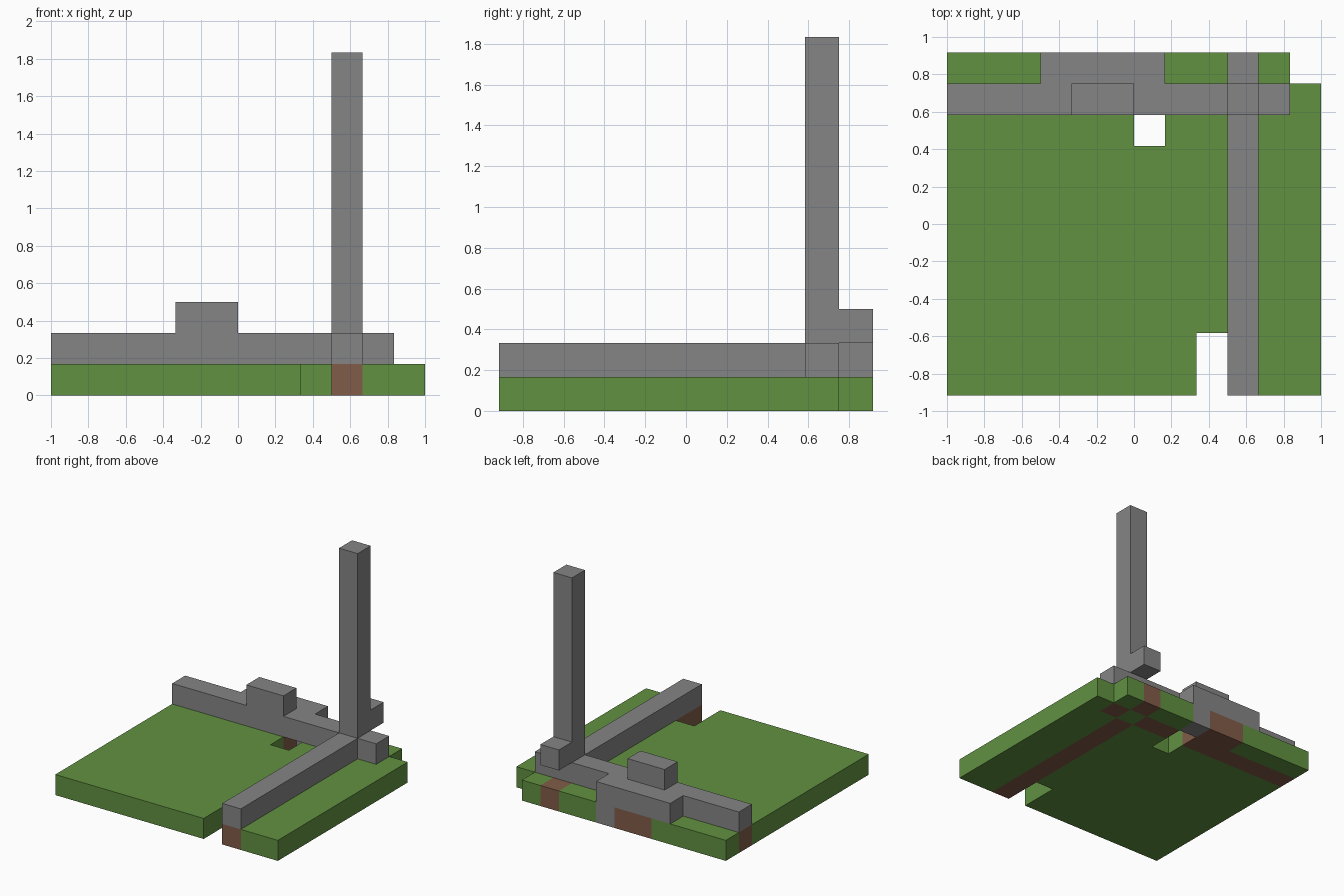
import bpy, bmesh
from mathutils import Vector

cube = bpy.data.objects.get("Cube")
if cube:
    bpy.data.objects.remove(cube, do_unlink=True)

NX, NY = 12, 11          # blocks across and deep
UNIT = 2 / NX            # one block


def material(name, colour):
    m = bpy.data.materials.new(name)
    m.use_nodes = True
    m.diffuse_color = (*colour, 1)
    m.node_tree.nodes["Principled BSDF"].inputs["Base Color"].default_value = (*colour, 1)
    return m


grass = material("grass_green", (0.12, 0.285, 0.053))
dirt = material("dirt_brown", (0.22, 0.107, 0.065))
stone = material("stone_grey", (0.235, 0.235, 0.235))


def blocks(xs, ys, zs):
    """Every block in a box; each argument is one index or a (first, last) pair."""
    span = lambda a: range(a, a + 1) if isinstance(a, int) else range(a[0], a[1] + 1)
    return {(x, y, z) for x in span(xs) for y in span(ys) for z in span(zs)}


# Dirt under the walls, with a drain opening and a plain block under the tower
soil = blocks((0, 10), 9, 0) | blocks(9, (0, 10), 0) | blocks((4, 5), 10, 0)
soil -= blocks(9, 9, 0) | blocks(6, 9, 0)

# Stone parts
drain = blocks(6, 10, 0)
long_wall = blocks((0, 10), 9, 1) | blocks((3, 6), 10, 1)
side_wall = blocks(9, (0, 8), 1)
battlement = blocks((4, 5), 9, 2)
tower = blocks(9, 9, (2, 10))
tower_ledge = blocks(9, 10, 2)

# Grass slab with its corner, drain and front notch removed
turf = blocks((0, NX - 1), (0, NY - 1), 0) - soil - drain
turf -= blocks(11, 10, 0) | blocks(6, (8, 9), 0) | blocks(8, (0, 1), 0)

parts = [("turf", turf, grass), ("soil", soil, dirt), ("drain", drain, stone),
         ("long_wall", long_wall, stone), ("side_wall", side_wall, stone),
         ("battlement", battlement, stone), ("tower", tower, stone),
         ("tower_ledge", tower_ledge, stone)]
solid = set().union(*(cells for _, cells, _ in parts))


def build(name, cells, mat):
    """Skin a set of blocks with its exposed faces only, merging flat areas."""
    bm = bmesh.new()
    for cell in sorted(cells):
        for axis in range(3):
            for sign in (-1, 1):
                normal = Vector((0, 0, 0))
                normal[axis] = sign
                if tuple(int(c + n) for c, n in zip(cell, normal)) in solid:
                    continue
                u = Vector((0, 0, 0))
                u[(axis + 1) % 3] = 0.5
                v = normal.cross(u)
                mid = Vector(cell) + Vector((0.5, 0.5, 0.5)) + normal / 2
                ring = (mid - u - v, mid + u - v, mid + u + v, mid - u + v)
                bm.faces.new([bm.verts.new((p - Vector((NX / 2, NY / 2, 0))) * UNIT)
                              for p in ring])
    bmesh.ops.remove_doubles(bm, verts=bm.verts, dist=UNIT / 100)
    bmesh.ops.dissolve_limit(bm, angle_limit=0.01, verts=bm.verts, edges=bm.edges)
    mesh = bpy.data.meshes.new(name)
    bm.to_mesh(mesh)
    bm.free()
    mesh.materials.append(mat)
    bpy.context.collection.objects.link(bpy.data.objects.new(name, mesh))


for part in parts:
    build(*part)
